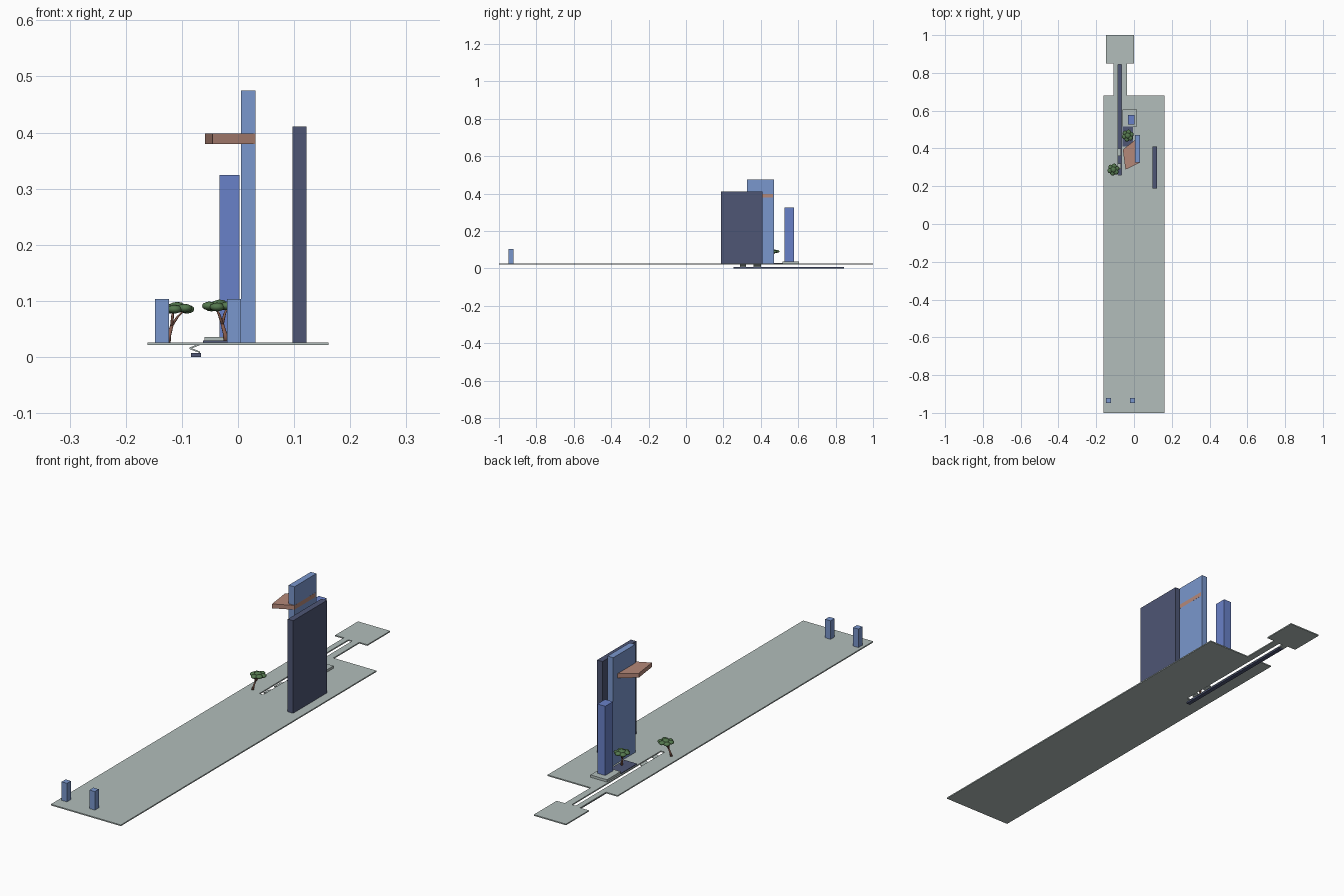
import bpy, bmesh, math
from mathutils import Vector

cube = bpy.data.objects.get("Cube")
if cube:
    bpy.data.objects.remove(cube, do_unlink=True)


def material(name, r, g, b):
    lin = [((c / 255 + 0.055) / 1.055) ** 2.4 for c in (r, g, b)] + [1]
    m = bpy.data.materials.new(name)
    m.use_nodes = True
    m.diffuse_color = lin
    m.node_tree.nodes["Principled BSDF"].inputs["Base Color"].default_value = lin
    return m


STONE = material("pale_stone", 178, 190, 187)
LIGHT = material("light_blue", 122, 151, 205)
MID = material("mid_blue", 105, 129, 200)
DARK = material("slate_blue", 78, 86, 117)
CLAY = material("terracotta", 181, 136, 121)
LEAF = material("leaf_green", 84, 120, 78)
BARK = material("bark_brown", 135, 92, 78)


def finish(name, bm, mat):
    bmesh.ops.recalc_face_normals(bm, faces=bm.faces)
    me = bpy.data.meshes.new(name)
    bm.to_mesh(me)
    bm.free()
    me.materials.append(mat)
    ob = bpy.data.objects.new(name, me)
    bpy.context.collection.objects.link(ob)
    return ob


def prism(name, loops, z0, z1, mat):
    """Flat outline, with optional inner hole loops, raised from z0 to z1."""
    bm = bmesh.new()
    edges = []
    for loop in loops:
        vs = [bm.verts.new((x, y, z0)) for x, y in loop]
        edges += [bm.edges.new((vs[i - 1], vs[i])) for i in range(len(vs))]
    bmesh.ops.triangle_fill(bm, edges=edges, use_beauty=True)
    top = bmesh.ops.extrude_face_region(bm, geom=bm.faces[:])["geom"]
    bmesh.ops.translate(bm, vec=(0, 0, z1 - z0),
                        verts=[v for v in top if isinstance(v, bmesh.types.BMVert)])
    return finish(name, bm, mat)


def rect(x0, x1, y0, y1):
    return [(x0, y0), (x1, y0), (x1, y1), (x0, y1)]


def box(name, x0, x1, y0, y1, z0, z1, mat):
    return prism(name, [rect(x0, x1, y0, y1)], z0, z1, mat)


# Ground slab with neck, end pad and a long slot
G = 0.026
outline = [(-.161, -1), (.161, -1), (.161, .68), (-.037, .68), (-.037, .85), (0, .85),
           (0, 1), (-.148, 1), (-.148, .85), (-.108, .85), (-.108, .68), (-.161, .68)]
prism("ground_slab", [outline, rect(-.084, -.066, .26, .845)], .021, G, STONE)

# Sunken channel below the slot
box("sunken_channel", -.084, -.066, .255, .845, 0, .007, DARK)

# Folded stairs down to the channel
for i, (y0, y1) in enumerate([(.29, .32), (.36, .4)]):
    for j, (za, zb) in enumerate([(.021, .014), (.007, .014)]):
        bm = bmesh.new()
        ring = [(-.068, za), (-.086, zb), (-.086, zb + .003), (-.068, za + .003)]
        face = bm.faces.new([bm.verts.new((x, y0, z)) for x, z in ring])
        geom = bmesh.ops.extrude_face_region(bm, geom=[face])["geom"]
        bmesh.ops.translate(bm, vec=(0, y1 - y0, 0),
                            verts=[v for v in geom if isinstance(v, bmesh.types.BMVert)])
        finish(f"stair_{i}_{j}", bm, STONE)

# Towers, plinth and garden bed
box("dark_tower", .097, .122, .188, .41, G, .411, DARK)
box("light_tower", .005, .031, .326, .471, G, .475, LIGHT)
box("plinth", -.06, .016, .515, .605, G, .036, STONE)
box("mid_tower", -.033, .003, .527, .578, .036, .324, MID)
box("garden_bed", -.062, -.004, .41, .515, G, .029, DARK)

# Cantilevered deck
prism("high_deck", [[(-.059, .394), (-.045, .288), (.0313, .325), (.0313, .465)]],
      .38, .398, CLAY)

# Gate posts
for side, x in (("right", -.148), ("left", -.02)):
    box("gate_post_" + side, x, x + .025, -.948, -.922, G, .103, LIGHT)


def limb(bm, path, radii, sides=8):
    """Tapered tube along a path."""
    rings = []
    for p, r in zip(path, radii):
        rings.append([bm.verts.new(Vector(p) + Vector((r * math.cos(a), r * math.sin(a), 0)))
                      for a in (math.tau * k / sides for k in range(sides))])
    for lo, hi in zip(rings, rings[1:]):
        for k in range(sides):
            bm.faces.new((lo[k - 1], lo[k], hi[k], hi[k - 1]))
    bm.faces.new(rings[0])
    bm.faces.new(rings[-1])


def tree(name, base, crown, lean):
    bx, by, bz = base
    cx, cy, cz = crown
    # Leaning trunk and branches
    bm = bmesh.new()
    fork = (bx + lean * .007, by + .006, bz + .03)
    limb(bm, [base, (bx + lean * .002, by + .002, bz + .012), fork], [.005, .0038, .003])
    for k in range(3):
        a = math.tau * k / 3
        tip = (cx + .013 * math.cos(a), cy + .013 * math.sin(a), cz - .003)
        mid = [(f + t) / 2 for f, t in zip(fork, tip)]
        mid[2] += .003
        limb(bm, [fork, mid, tip], [.003, .0024, .0017])
    trunk = finish(name + "_trunk", bm, BARK)
    # Flat lobed crown
    bm = bmesh.new()
    lobes = [(0, 0, .003, .016)]
    for k in range(6):
        a = math.tau * k / 6 + .3
        lobes.append((.019 * math.cos(a), .019 * math.sin(a), .002 * (k % 2) - .001, .0135))
    for x, y, z, r in lobes:
        ball = bmesh.ops.create_icosphere(bm, subdivisions=2, radius=r)["verts"]
        bmesh.ops.scale(bm, vec=(1, 1, .58), verts=ball)
        bmesh.ops.translate(bm, vec=(cx + x, cy + y, cz + z), verts=ball)
    crown_ob = finish(name + "_crown", bm, LEAF)
    for ob in (trunk, crown_ob):
        for p in ob.data.polygons:
            p.use_smooth = True


tree("front_tree", (-.125, .275, G), (-.109, .288, .086), 1)
tree("garden_tree", (-.021, .452, .029), (-.033, .468, .09), -1)
